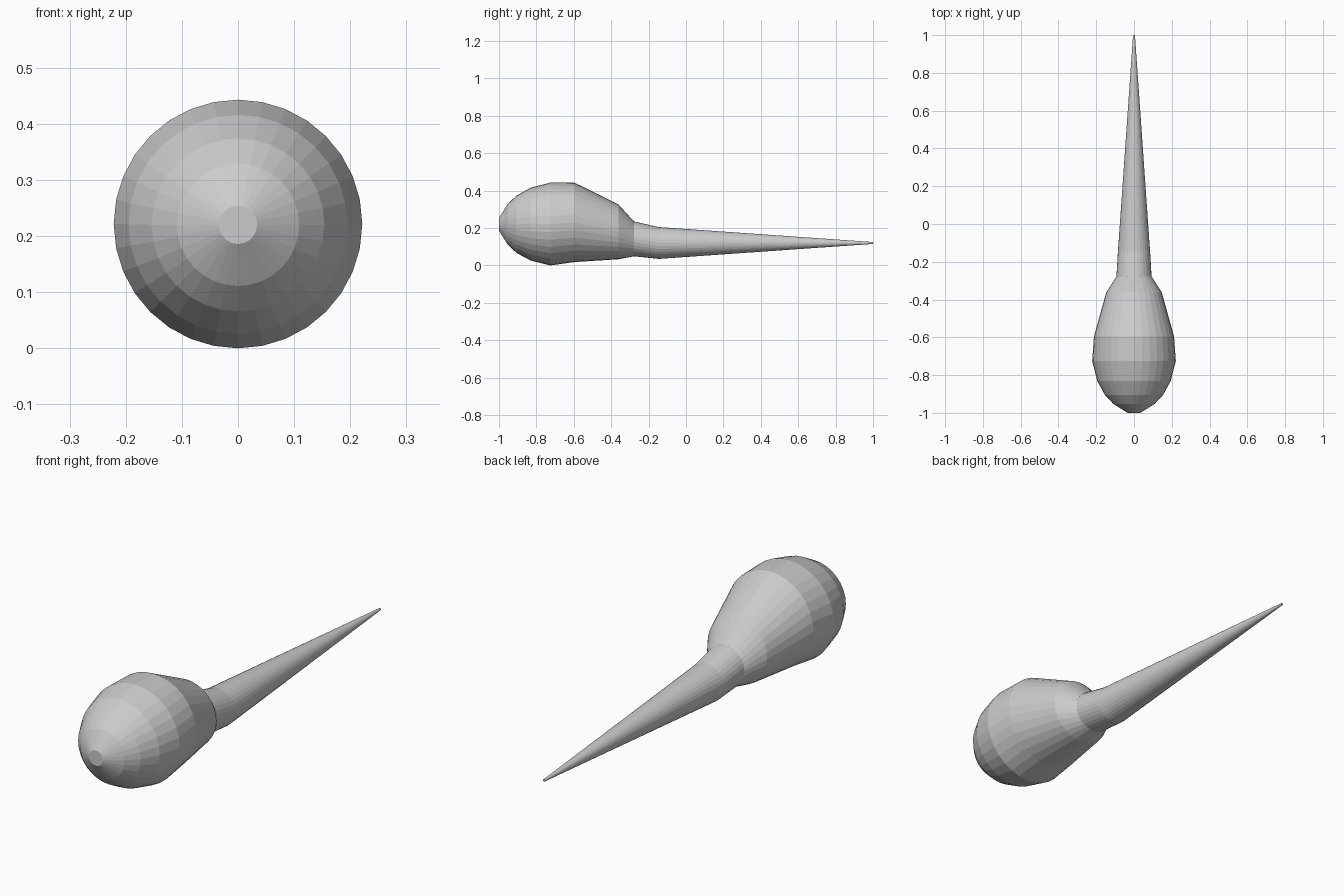
import bpy
import bmesh
from math import sin, cos, pi

if "Cube" in bpy.data.objects:
    bpy.data.objects.remove(bpy.data.objects["Cube"])

SIDES = 32

# Rings along the body: y, centre height, radius
RINGS = [
    (-1.0, 0.22, 0.034),
    (-0.953, 0.22, 0.109),
    (-0.905, 0.22, 0.154),
    (-0.83, 0.221, 0.195),
    (-0.725, 0.2215, 0.2215),
    (-0.595, 0.23, 0.212),
    (-0.362, 0.18, 0.147),
    (-0.278, 0.142, 0.093),
    (-0.145, 0.12, 0.085),
    (1.0, 0.12, 0.005),
]


def loft(name, rings):
    """Skin a row of round rings and cap both ends."""
    bm = bmesh.new()
    loops = []
    for y, z, r in rings:
        angles = [2 * pi * i / SIDES for i in range(SIDES)]
        loops.append([bm.verts.new((r * sin(a), y, z + r * cos(a))) for a in angles])
    for a, b in zip(loops, loops[1:]):
        for i in range(SIDES):
            j = (i + 1) % SIDES
            bm.faces.new((a[i], a[j], b[j], b[i]))
    bm.faces.new(loops[0])
    bm.faces.new(loops[-1])
    bmesh.ops.recalc_face_normals(bm, faces=bm.faces)
    mesh = bpy.data.meshes.new(name)
    bm.to_mesh(mesh)
    bm.free()
    obj = bpy.data.objects.new(name, mesh)
    bpy.context.collection.objects.link(obj)
    return obj


# Bulbous head flowing into a long tapered tail
loft("head_and_tail", RINGS)
